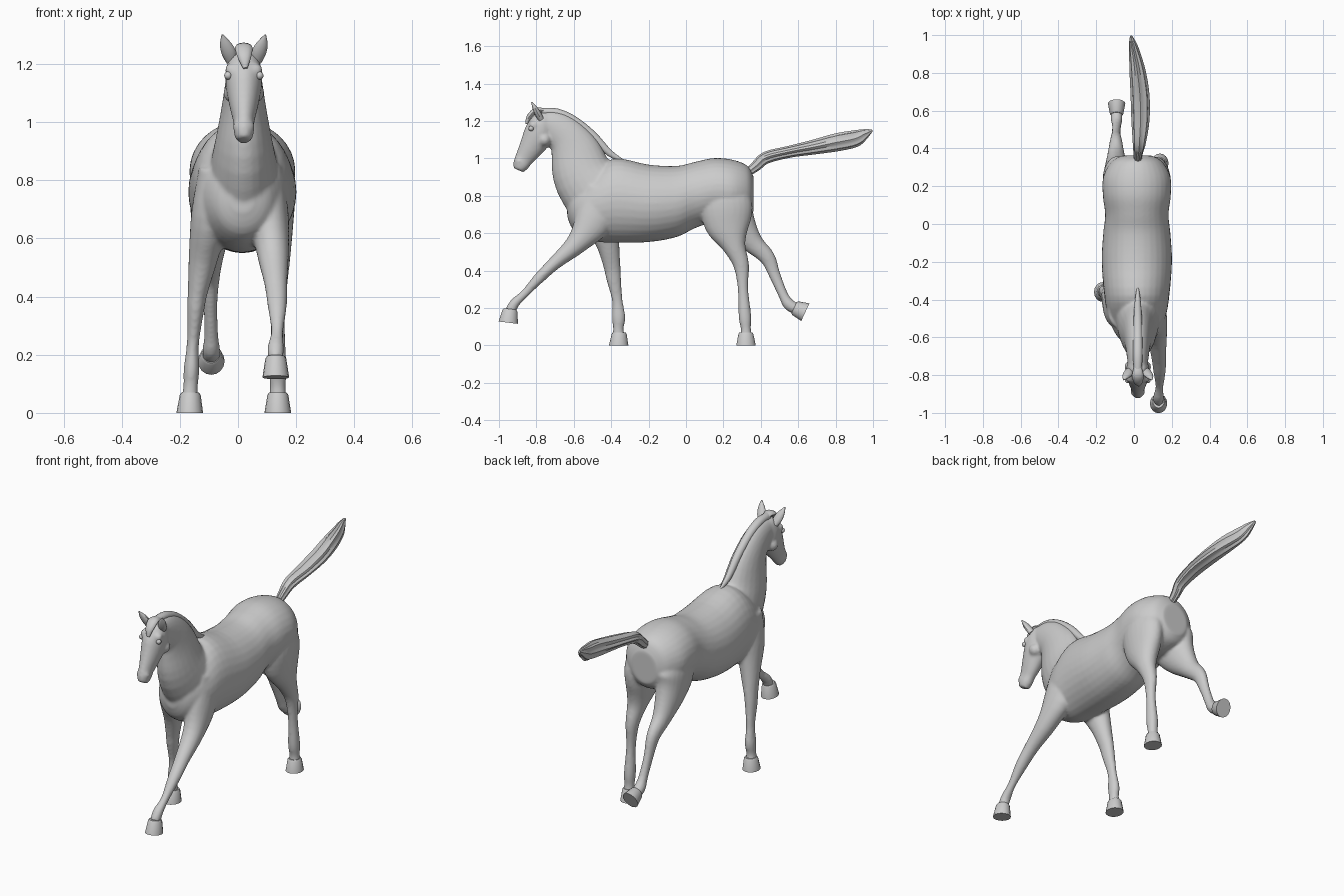
import bpy, bmesh, math
from mathutils import Vector

X = Vector((1, 0, 0))


def spline(pts, sub):
    """Catmull-Rom interpolation of (x, y, z, half_width, half_depth) stations."""
    out = []
    for i in range(len(pts) - 1):
        a, b, c, d = (pts[max(0, min(len(pts) - 1, i + k))] for k in (-1, 0, 1, 2))
        for s in range(sub):
            t = s / sub
            out.append([0.5 * (2 * q + (r - p) * t + (2 * p - 5 * q + 4 * r - u) * t * t
                               + (3 * q - p - 3 * r + u) * t ** 3)
                        for p, q, r, u in zip(a, b, c, d)])
    return out + [list(pts[-1])]


def tube(bm, pts, sub=4, sides=20, axis=None, flute=0, depth=0.0):
    """Closed loft with elliptical rings; flute adds lengthwise grooves."""
    st = spline(pts, sub)
    pos = [Vector(s[:3]) for s in st]
    rings = []
    for i, (p, s) in enumerate(zip(pos, st)):
        t = axis or (pos[min(i + 1, len(pos) - 1)] - pos[max(i - 1, 0)]).normalized()
        side = (X - X.dot(t) * t).normalized()
        up = t.cross(side)
        ring = []
        for k in range(sides):
            a = math.tau * k / sides
            f = 1 + depth * math.cos(flute * a)
            ring.append(bm.verts.new(p + side * (max(s[3], .002) * f * math.cos(a))
                                     + up * (max(s[4], .002) * f * math.sin(a))))
        rings.append(ring)
    for r0, r1 in zip(rings, rings[1:]):
        for k in range(sides):
            j = (k + 1) % sides
            bm.faces.new((r0[k], r0[j], r1[j], r1[k]))
    bm.faces.new(rings[0][::-1])
    bm.faces.new(rings[-1])


def finish(name, bm):
    bmesh.ops.recalc_face_normals(bm, faces=bm.faces[:])
    me = bpy.data.meshes.new(name)
    bm.to_mesh(me)
    bm.free()
    ob = bpy.data.objects.new(name, me)
    bpy.context.collection.objects.link(ob)
    bpy.ops.object.select_all(action='DESELECT')
    ob.select_set(True)
    bpy.context.view_layer.objects.active = ob
    bpy.ops.object.shade_smooth_by_angle(angle=math.radians(40))
    return ob


def part(name, pts, **kw):
    bm = bmesh.new()
    tube(bm, pts, **kw)
    return finish(name, bm)


# Barrel and rump, upright rings from chest to buttocks
torso = [(.015, y, z, w, h) for y, z, w, h in (
    (-.635, .74, .04, .05), (-.60, .735, .10, .12), (-.50, .745, .15, .185),
    (-.38, .775, .172, .225), (-.20, .76, .186, .207), (-.05, .77, .178, .19),
    (.05, .805, .168, .177), (.15, .83, .18, .172), (.25, .825, .178, .168),
    (.33, .82, .135, .14), (.362, .81, .08, .09))]

# Neck from shoulder to poll
neck = [(.02, y, z, w, r) for y, z, w, r in (
    (-.45, .78, .13, .19), (-.545, .90, .105, .165), (-.59, 1.03, .08, .138),
    (-.635, 1.11, .067, .11), (-.70, 1.165, .058, .092), (-.765, 1.195, .05, .065))]

# Head from poll to lips
head = [(.02, y, z, w, r) for y, z, w, r in (
    (-.75, 1.24, .035, .025), (-.757, 1.22, .05, .048), (-.772, 1.18, .061, .07),
    (-.79, 1.125, .062, .08), (-.83, 1.055, .049, .065), (-.865, 1.0, .036, .05),
    (-.883, .965, .035, .043), (-.895, .937, .025, .03))]

# Legs: right ones at +x
fore_reaching = [
    (.10, -.45, .84, .055, .09), (.108, -.49, .68, .066, .105), (.12, -.58, .55, .055, .06),
    (.13, -.695, .447, .04, .037), (.135, -.78, .366, .033, .03), (.135, -.86, .28, .021, .022),
    (.13, -.915, .227, .028, .026), (.13, -.938, .185, .026, .03)]
fore_planted = [
    (-.08, -.46, .84, .055, .09), (-.095, -.45, .68, .066, .095), (-.12, -.415, .53, .05, .06),
    (-.138, -.395, .42, .035, .045), (-.145, -.387, .36, .03, .04), (-.155, -.367, .24, .021, .028),
    (-.16, -.36, .15, .027, .036), (-.163, -.362, .09, .025, .028), (-.166, -.36, .05, .03, .034)]
hind_planted = [
    (.10, .22, .88, .07, .10), (.115, .215, .76, .08, .14), (.12, .225, .64, .07, .122),
    (.13, .258, .53, .05, .063), (.135, .295, .43, .034, .042), (.137, .305, .30, .024, .028),
    (.137, .315, .155, .03, .034), (.137, .32, .09, .027, .027), (.137, .322, .05, .03, .033)]
hind_raised = [
    (-.07, .22, .88, .07, .10), (-.085, .225, .76, .08, .138), (-.09, .27, .66, .07, .105),
    (-.095, .355, .55, .048, .058), (-.095, .435, .47, .033, .042), (-.095, .475, .375, .024, .031),
    (-.092, .52, .27, .024, .026), (-.092, .55, .22, .03, .032), (-.092, .59, .195, .03, .03)]

# Fuse the fleshy parts into one smooth skin
bm = bmesh.new()
tube(bm, torso, axis=Vector((0, 1, 0)), sides=32)
for limb in (neck, head, fore_reaching, fore_planted, hind_planted, hind_raised):
    tube(bm, limb, sides=24)
# jaw cheeks and brows
for s in (-1, 1):
    for (dx, y, z, r) in ((.036, -.757, 1.10, .036), (.04, -.815, 1.178, .026), (.02, -.895, .985, .018)):
        b = bmesh.ops.create_icosphere(bm, subdivisions=2, radius=r)
        bmesh.ops.translate(bm, verts=b['verts'], vec=(.02 + s * dx, y, z))
body = finish("body", bm)
rm = body.modifiers.new("fuse", 'REMESH')
rm.mode = 'VOXEL'
rm.voxel_size = .008
rm.use_smooth_shade = True
sm = body.modifiers.new("relax", 'SMOOTH')
sm.factor = .5
sm.iterations = 6


# Hooves: flared, flat-soled
def hoof(name, top, sole, axis):
    p, q = Vector(top), Vector(sole)
    m = p.lerp(q, .12)
    part(name, [(*p, .03, .034), (*m, .036, .04), (*q, .046, .052)],
         sub=1, sides=16, axis=Vector(axis).normalized())


hoof("front_right_hoof", (.13, -.94, .195), (.13, -.95, .122), (0, -.12, -1))
hoof("front_left_hoof", (-.164, -.357, .07), (-.166, -.36, 0), (0, 0, -1))
hoof("hind_right_hoof", (.137, .32, .07), (.137, .321, 0), (0, 0, -1))
hoof("hind_left_hoof", (-.092, .578, .202), (-.092, .638, .178), (0, .9, -.42))

# Tail streaming backwards
part("tail", [
    (.02, .33, .925, .018, .02), (.022, .375, .96, .023, .026), (.028, .43, 1.005, .032, .03),
    (.034, .55, 1.035, .044, .029), (.032, .68, 1.06, .046, .036), (.02, .80, 1.085, .04, .044),
    (.004, .90, 1.105, .028, .042), (-.006, .95, 1.128, .02, .028), (-.015, .995, 1.15, .006, .006)],
    sides=32, flute=8, depth=.09)

# Mane along the crest, and forelock
part("mane", [
    (.02, -.33, .985, .004, .006), (.02, -.41, 1.03, .016, .018), (.02, -.50, 1.125, .022, .022),
    (.02, -.60, 1.205, .024, .022), (.02, -.69, 1.245, .025, .022), (.02, -.77, 1.25, .022, .02)],
    sides=16)
part("forelock", [
    (.02, -.755, 1.255, .02, .012), (.02, -.80, 1.257, .03, .015),
    (.022, -.837, 1.225, .024, .014), (.025, -.853, 1.185, .008, .007)], sides=12)

# Ears and eyes
for s, side in ((-1, "left"), (1, "right")):
    part(side + "_ear", [
        (.02 + s * .042, -.775, 1.21, .02, .016), (.02 + s * .052, -.792, 1.24, .025, .017),
        (.02 + s * .064, -.808, 1.27, .019, .013), (.02 + s * .074, -.825, 1.3, .003, .003)], sides=12)
    bm = bmesh.new()
    bmesh.ops.create_uvsphere(bm, u_segments=14, v_segments=8, radius=.014)
    bmesh.ops.translate(bm, verts=bm.verts[:], vec=(.02 + s * .054, -.828, 1.16))
    finish(side + "_eye", bm)
